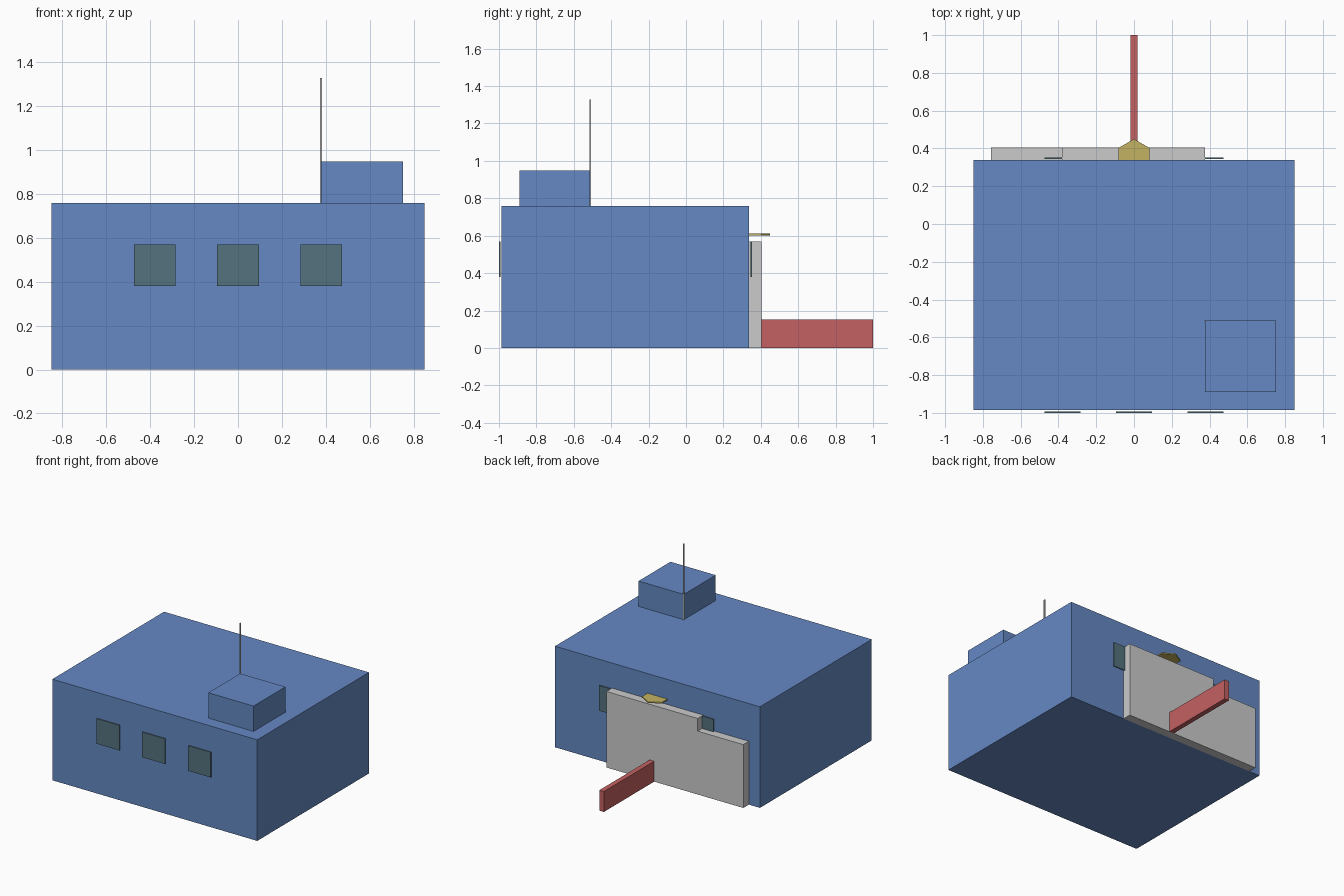
import bpy
import math

if "Cube" in bpy.data.objects:
    bpy.data.objects.remove(bpy.data.objects["Cube"])


def material(name, color):
    m = bpy.data.materials.new(name)
    m.diffuse_color = (*color, 1)
    m.use_nodes = True
    m.node_tree.nodes["Principled BSDF"].inputs["Base Color"].default_value = m.diffuse_color
    return m


BLUE = material("blue", (0.13, 0.25, 0.55))
GLASS = material("glass", (0.09, 0.17, 0.21))
RED = material("red", (0.55, 0.12, 0.12))
YELLOW = material("yellow", (0.55, 0.45, 0.12))


def extrude(name, profile, axis, lo, hi, mat=None):
    """Prism from a 2D profile: axis 'z' uses (x, y), axis 'y' uses (x, z)."""
    def point(p, d):
        return (p[0], p[1], d) if axis == "z" else (p[0], -d, p[1])

    if axis == "y":
        lo, hi = -hi, -lo
    n = len(profile)
    verts = [point(p, d) for d in (lo, hi) for p in profile]
    faces = [tuple(reversed(range(n))), tuple(range(n, 2 * n))]
    faces += [(i, (i + 1) % n, n + (i + 1) % n, n + i) for i in range(n)]
    mesh = bpy.data.meshes.new(name)
    mesh.from_pydata(verts, [], faces)
    ob = bpy.data.objects.new(name, mesh)
    bpy.context.collection.objects.link(ob)
    if mat:
        mesh.materials.append(mat)
    return ob


def box(name, x, y, z, mat=None):
    profile = [(x[0], y[0]), (x[1], y[0]), (x[1], y[1]), (x[0], y[1])]
    return extrude(name, profile, "z", z[0], z[1], mat)


# Building and rooftop hut
box("building", (-0.85, 0.85), (-0.986, 0.338), (0, 0.758), BLUE)
box("roof_hut", (0.377, 0.752), (-0.89, -0.512), (0.758, 0.948), BLUE)

# Antenna on the corner of the hut
box("antenna", (0.373, 0.382), (-0.517, -0.508), (0.758, 1.327))

# Windows, front and back
for i, x in enumerate((-0.379, 0, 0.379)):
    box(f"front_window_{i}", (x - 0.095, x + 0.095), (-1, -0.993), (0.38, 0.569), GLASS)
for i, x in enumerate((-0.379, 0.379)):
    box(f"back_window_{i}", (x - 0.095, x + 0.095), (0.345, 0.352), (0.38, 0.569), GLASS)

# Stepped grey slab against the back wall
extrude("back_slab", [(-0.758, 0), (0.377, 0), (0.377, 0.57), (-0.38, 0.57),
                      (-0.38, 0.475), (-0.758, 0.475)], "y", 0.338, 0.404)

# Low red wall reaching out behind
box("low_wall", (-0.019, 0.019), (0.404, 1), (0, 0.153), RED)

# Hexagonal lamp plate half sunk into the wall
hexagon = [(0.095 * math.cos(math.radians(30 + 60 * i)),
            0.355 + 0.095 * math.sin(math.radians(30 + 60 * i))) for i in range(6)]
extrude("lamp_plate", hexagon, "z", 0.602, 0.611, YELLOW)
